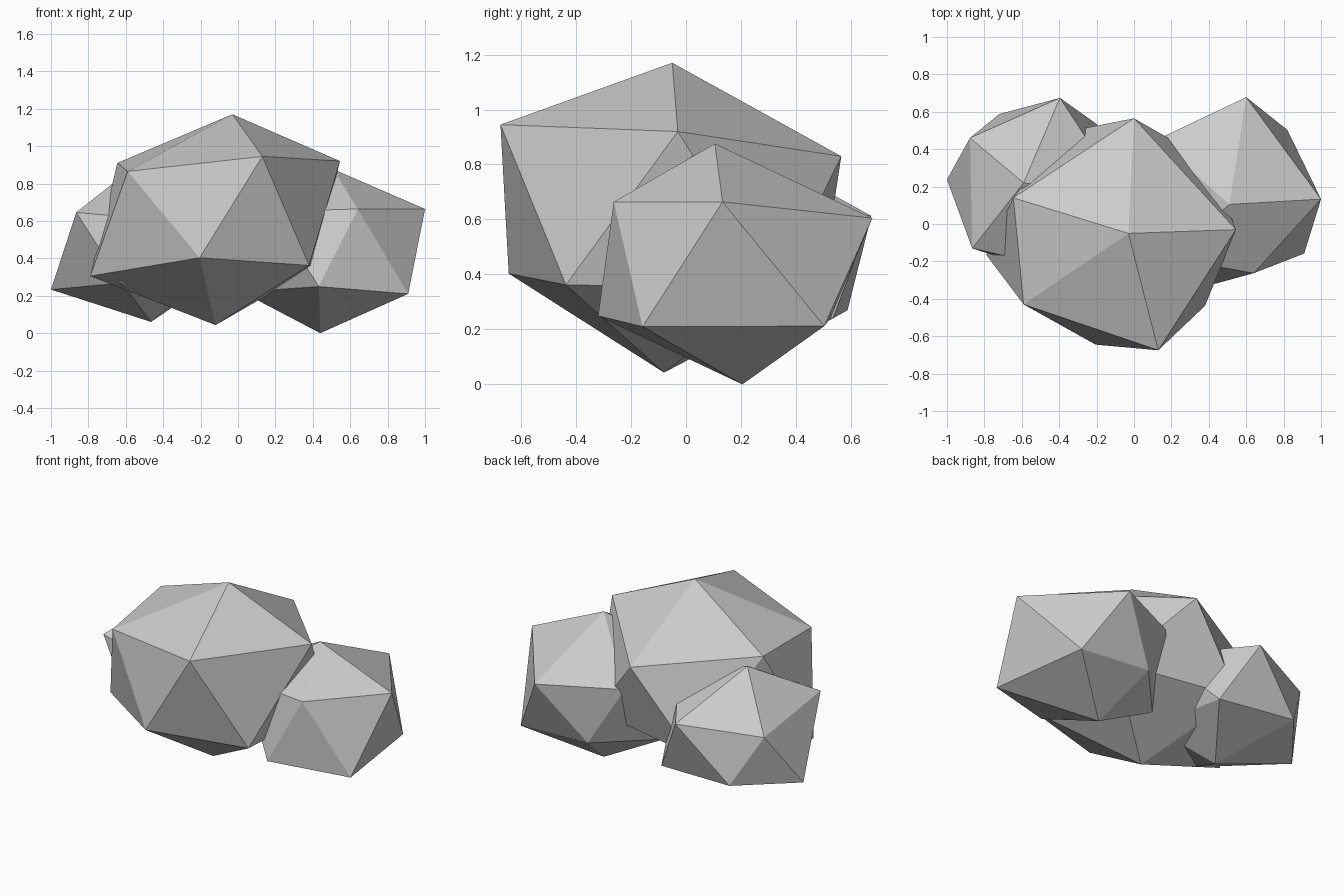
import bpy
import bmesh

# Single flat grey stone colour
stone = bpy.data.materials.new("stone_grey")
stone.diffuse_color = (0.6, 0.6, 0.6, 1.0)


def boulder(name, corners):
    """Faceted rock: the hull around twelve irregular corners."""
    bm = bmesh.new()
    for c in corners:
        bm.verts.new(c)
    res = bmesh.ops.convex_hull(bm, input=list(bm.verts))
    loose = [v for v in bm.verts if not v.link_faces]
    bmesh.ops.delete(bm, geom=loose, context='VERTS')
    bmesh.ops.recalc_face_normals(bm, faces=list(bm.faces))
    mesh = bpy.data.meshes.new(name)
    bm.to_mesh(mesh)
    bm.free()
    mesh.materials.append(stone)
    obj = bpy.data.objects.new(name, mesh)
    bpy.context.collection.objects.link(obj)
    return obj


# Large middle rock: peak, upper ring, lower ring, foot
boulder("large_rock", [
    (-0.03, -0.05, 1.17),
    (0.13, -0.675, 0.945), (0.545, -0.03, 0.92), (0.0, 0.565, 0.83),
    (-0.645, 0.14, 0.91), (-0.59, -0.43, 0.865),
    (-0.205, -0.645, 0.403), (0.38, -0.437, 0.362), (0.41, 0.33, 0.35),
    (-0.38, 0.49, 0.34), (-0.79, -0.165, 0.305),
    (-0.12, -0.08, 0.043)])

# Right rock
boulder("right_rock", [
    (0.51, 0.105, 0.876),
    (1.0, 0.133, 0.664), (0.64, -0.263, 0.664), (0.18, -0.18, 0.65),
    (0.12, 0.45, 0.61), (0.6, 0.678, 0.605),
    (0.91, -0.158, 0.21), (0.432, -0.32, 0.249), (0.02, 0.19, 0.22),
    (0.33, 0.525, 0.24), (0.82, 0.503, 0.212),
    (0.44, 0.205, 0.0)])

# Left rock
boulder("left_rock", [
    (-0.59, 0.22, 0.863),
    (-0.865, -0.13, 0.645), (-0.877, 0.46, 0.573), (-0.396, 0.674, 0.613),
    (-0.06, 0.16, 0.65), (-0.34, -0.25, 0.6),
    (-1.0, 0.238, 0.233), (-0.72, 0.588, 0.27), (-0.2, 0.535, 0.24),
    (-0.18, -0.06, 0.31), (-0.62, -0.21, 0.268),
    (-0.465, 0.18, 0.06)])
